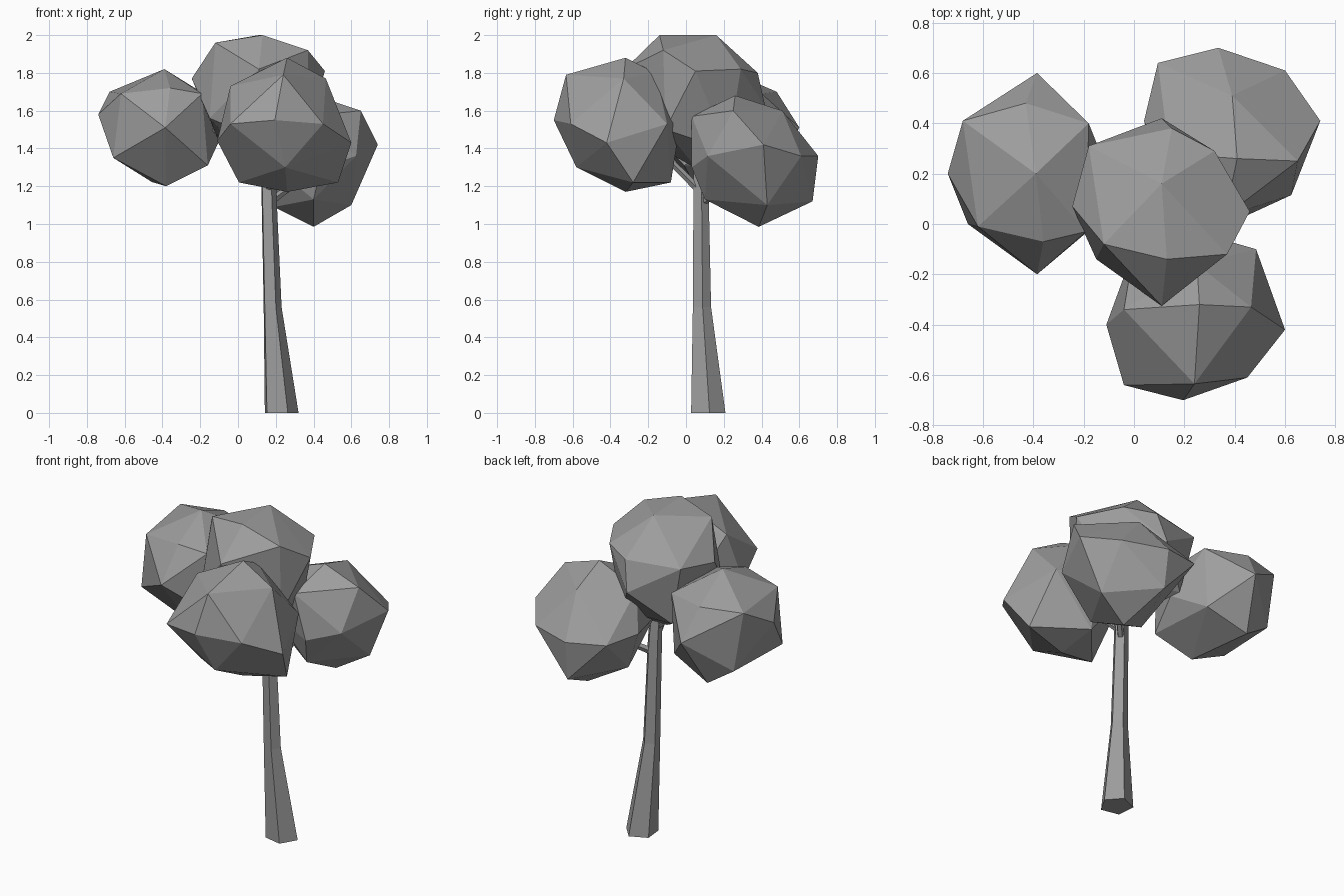
import bpy, bmesh, math
from mathutils import Vector

grey = bpy.data.materials.new("dark_grey")
grey.diffuse_color = (0.34, 0.34, 0.34, 1)


def finish(bm, name):
    bmesh.ops.recalc_face_normals(bm, faces=bm.faces)
    mesh = bpy.data.meshes.new(name)
    bm.to_mesh(mesh)
    bm.free()
    mesh.materials.append(grey)
    obj = bpy.data.objects.new(name, mesh)
    bpy.context.collection.objects.link(obj)
    return obj


def clump(name, points):
    """Faceted leaf clump: convex hull of a few corners."""
    bm = bmesh.new()
    for p in points:
        bm.verts.new(p)
    bmesh.ops.convex_hull(bm, input=bm.verts[:])
    loose = [v for v in bm.verts if not v.link_faces]
    bmesh.ops.delete(bm, geom=loose, context='VERTS')
    return finish(bm, name)


def limb(name, path, sides, phase=0.0, upright=False):
    """Tapered low-poly limb through (centre, radius) stations."""
    bm = bmesh.new()
    axis = Vector((0, 0, 1)) if upright else (Vector(path[-1][0]) - Vector(path[0][0])).normalized()
    rot = Vector((0, 0, 1)).rotation_difference(axis)
    rings = []
    for c, r in path:
        ring = []
        for i in range(sides):
            a = phase + math.tau * i / sides
            ring.append(bm.verts.new(Vector(c) + rot @ Vector((r * math.cos(a), r * math.sin(a), 0))))
        rings.append(ring)
    for lo, hi in zip(rings, rings[1:]):
        for i in range(sides):
            j = (i + 1) % sides
            bm.faces.new((lo[i], lo[j], hi[j], hi[i]))
    bm.faces.new(rings[0][::-1])
    bm.faces.new(rings[-1])
    return finish(bm, name)


# Trunk, bent and tapered
limb("trunk", [((0.225, 0.115, 0), 0.096), ((0.18, 0.083, 0.56), 0.051),
               ((0.16, 0.078, 1.2), 0.042), ((0.15, 0.07, 1.40), 0.035)],
     5, 0.1, upright=True)

# Branches reaching into the side clumps
for name, start, end in (
        ("branch_right", (0.16, 0.08, 1.11), (0.32, 0.24, 1.23)),
        ("branch_front", (0.16, 0.10, 1.15), (0.19, -0.18, 1.43)),
        ("branch_left", (0.14, 0.07, 1.28), (-0.16, 0.13, 1.53))):
    limb(name, [(start, 0.022), (end, 0.016)], 5)

# Leaf clumps: top corner, upper ring, middle ring, lower ring, bottom corner
clump("leaves_left", [
    (-0.39, 0.20, 1.82),
    (-0.68, 0.41, 1.70), (-0.62, -0.01, 1.69), (-0.36, -0.07, 1.72),
    (-0.19, -0.03, 1.69), (-0.18, 0.40, 1.69), (-0.43, 0.48, 1.70),
    (-0.385, -0.20, 1.51), (-0.74, 0.20, 1.58), (-0.385, 0.60, 1.51), (-0.10, 0.20, 1.44),
    (-0.16, -0.01, 1.31), (-0.20, 0.40, 1.32), (-0.62, 0.42, 1.33), (-0.66, 0.0, 1.35),
    (-0.455, 0.44, 1.222), (-0.38, 0.05, 1.20)])

clump("leaves_front", [
    (0.26, -0.32, 1.88),
    (0.465, -0.33, 1.77), (-0.04, -0.34, 1.73), (0.24, -0.635, 1.79), (0.25, -0.16, 1.80),
    (0.60, -0.42, 1.43), (0.45, -0.61, 1.53), (0.195, -0.70, 1.55), (-0.04, -0.64, 1.53),
    (-0.11, -0.40, 1.44), (0.0, -0.10, 1.52), (0.24, -0.03, 1.54), (0.485, -0.10, 1.53),
    (0.25, -0.58, 1.30), (0.005, -0.36, 1.22), (0.53, -0.28, 1.22), (0.245, -0.08, 1.22),
    (0.26, -0.32, 1.17)])

clump("leaves_right", [
    (0.41, 0.26, 1.68),
    (0.39, 0.51, 1.60), (0.65, 0.25, 1.60), (0.36, 0.03, 1.57), (0.14, 0.28, 1.58),
    (0.74, 0.41, 1.42), (0.60, 0.61, 1.36), (0.335, 0.70, 1.36), (0.095, 0.64, 1.38),
    (0.04, 0.41, 1.38), (0.11, 0.15, 1.37), (0.44, 0.03, 1.30), (0.625, 0.115, 1.36),
    (0.60, 0.43, 1.10), (0.34, 0.67, 1.12), (0.19, 0.29, 1.09), (0.40, 0.10, 1.13),
    (0.40, 0.385, 0.985)])

clump("leaves_top", [
    (0.11, 0.42, 1.62), (0.15, 0.38, 1.80), (0.11, 0.16, 2.00), (0.13, -0.14, 2.00),
    (0.11, -0.325, 1.82), (0.32, 0.29, 1.82), (0.46, 0.05, 1.81), (0.37, -0.12, 1.92),
    (-0.12, -0.08, 1.96), (-0.245, 0.07, 1.77), (-0.18, 0.31, 1.80), (-0.15, -0.14, 1.56),
    (0.37, -0.11, 1.50), (0.09, 0.06, 1.29), (0.28, 0.22, 1.39), (-0.10, 0.28, 1.43),
    (0.11, -0.22, 1.45)])
